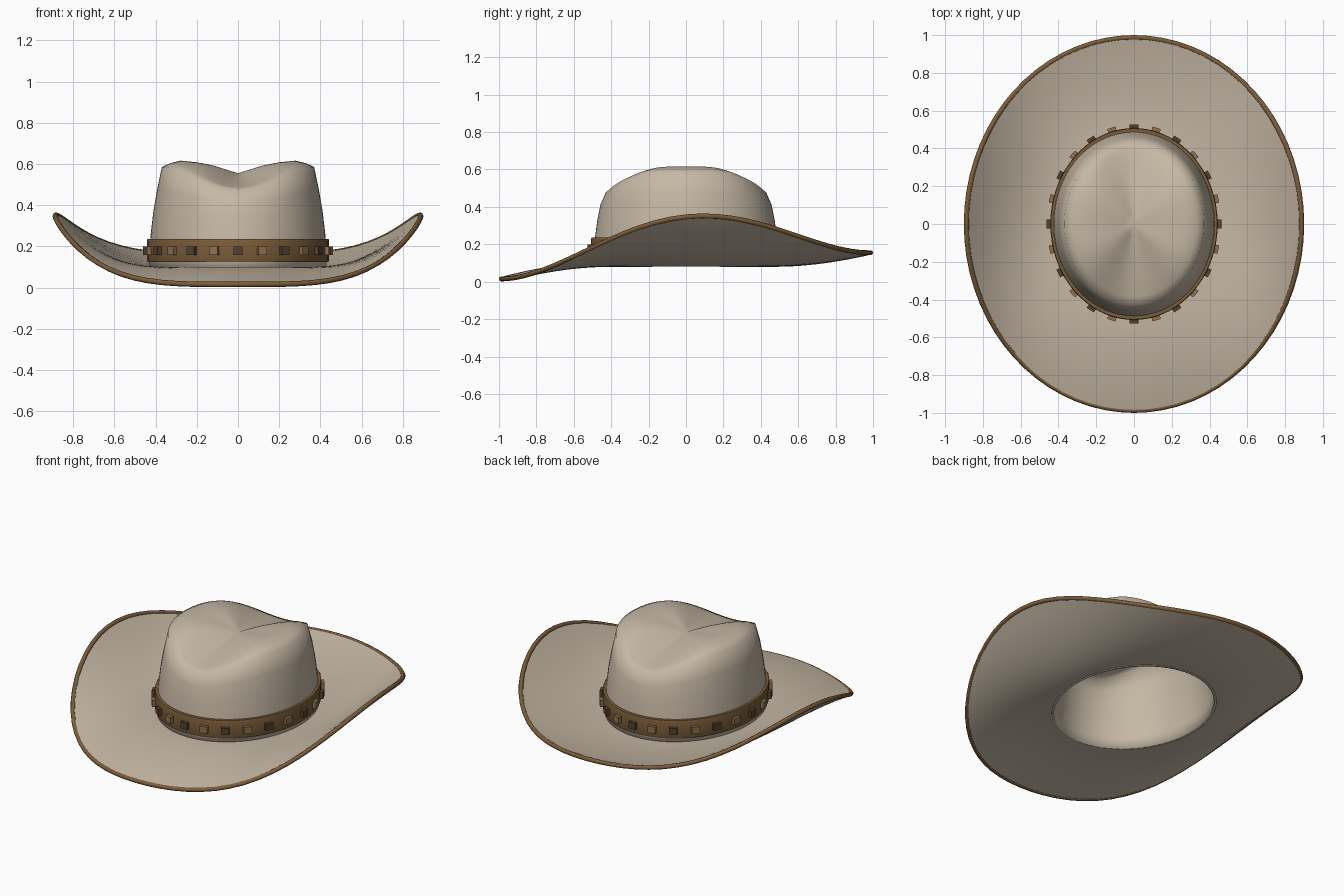
import bpy, bmesh, math

if "Cube" in bpy.data.objects:
    bpy.data.objects.remove(bpy.data.objects["Cube"])

SEG = 72


def material(name, rgb):
    mat = bpy.data.materials.new(name)
    mat.use_nodes = True
    color = (*rgb, 1)
    mat.diffuse_color = color
    shader = next(n for n in mat.node_tree.nodes if n.type == "BSDF_PRINCIPLED")
    shader.inputs["Base Color"].default_value = color
    shader.inputs["Roughness"].default_value = 0.8
    return mat


felt = material("tan felt", (0.56, 0.48, 0.375))
leather = material("brown leather", (0.20, 0.11, 0.042))
light_stud = material("light brown", (0.27, 0.17, 0.08))
dark_stud = material("dark brown", (0.085, 0.055, 0.028))


def finish(bm, name, mat, angle=None):
    bmesh.ops.recalc_face_normals(bm, faces=bm.faces)
    mesh = bpy.data.meshes.new(name)
    bm.to_mesh(mesh)
    bm.free()
    mesh.materials.append(mat)
    obj = bpy.data.objects.new(name, mesh)
    bpy.context.collection.objects.link(obj)
    if angle:
        bpy.ops.object.select_all(action="DESELECT")
        obj.select_set(True)
        bpy.context.view_layer.objects.active = obj
        bpy.ops.object.shade_smooth_by_angle(angle=math.radians(angle))
    return obj


def loft(name, rings, mat, closed=True, pole=None, angle=40):
    """Join rings, each a function of (cos, sin) that returns a point."""
    bm = bmesh.new()
    turns = [2 * math.pi * i / SEG for i in range(SEG)]
    rows = [[bm.verts.new(ring(math.cos(a), math.sin(a))) for a in turns] for ring in rings]
    pairs = list(zip(rows, rows[1:]))
    if closed:
        pairs.append((rows[-1], rows[0]))
    for low, high in pairs:
        for i in range(SEG):
            j = (i + 1) % SEG
            bm.faces.new((low[i], low[j], high[j], high[i]))
    if pole:
        tip = bm.verts.new(pole)
        for i in range(SEG):
            bm.faces.new((rows[-1][i], rows[-1][(i + 1) % SEG], tip))
    return finish(bm, name, mat, angle)


# Brim: low in front, curled up at both sides
def rim_height(s):
    k = 1 - s * s
    return 0.085 + 0.07 * s + 0.262 * k * k + 0.03 * s * k


def brim_ring(t, offset):
    def point(c, s):
        z = 0.09 + (rim_height(s) - 0.09) * t ** 1.8
        return ((0.42 + 0.47 * t) * c, (0.49 + 0.5 * t) * s, z + offset)
    return point


steps = [i / 12 for i in range(13)]
loft("brim", [brim_ring(t, 0.01) for t in steps]
     + [brim_ring(t, -0.01) for t in reversed(steps)], felt)


# Leather binding along the brim edge
def binding_ring(a):
    def point(c, s):
        r = 0.013 * math.cos(a)
        return ((0.888 + r) * c, (0.987 + r) * s, rim_height(s) + 0.013 * math.sin(a))
    return point


loft("brim_binding", [binding_ring(math.pi * i / 4) for i in range(8)], leather, angle=60)


# Crown: the top is creased from front to back, with a raised lobe on each side
def crown_ring(rx, ry, side_z, end_z):
    def point(c, s):
        return (rx * c, ry * s, side_z + (end_z - side_z) * s ** 4)
    return point


crown_profile = [
    (0.430, 0.500, 0.08, 0.08), (0.430, 0.497, 0.16, 0.15),
    (0.424, 0.486, 0.26, 0.24), (0.411, 0.474, 0.37, 0.33),
    (0.394, 0.458, 0.47, 0.41), (0.370, 0.430, 0.585, 0.475),
    (0.330, 0.385, 0.604, 0.487), (0.280, 0.325, 0.616, 0.50),
    (0.210, 0.240, 0.609, 0.518), (0.130, 0.150, 0.594, 0.535),
    (0.050, 0.060, 0.570, 0.549)]
crown = loft("crown", [crown_ring(*p) for p in crown_profile], felt,
             closed=False, pole=(0, 0, 0.555), angle=60)
shell = crown.modifiers.new("felt thickness", "SOLIDIFY")
shell.thickness = 0.014
shell.offset = -1


# Hat band
def band_ring(grow, z):
    return lambda c, s: ((0.42 + grow) * c, (0.485 + grow) * s, z)


loft("hat_band", [band_ring(0, 0.125), band_ring(0.020, 0.125), band_ring(0.023, 0.135),
                  band_ring(0.023, 0.225), band_ring(0.020, 0.235), band_ring(0, 0.235)],
     leather)

# Studs around the band
STUDS = 24
for i in range(STUDS):
    a = 2 * math.pi * i / STUDS
    bm = bmesh.new()
    bmesh.ops.create_cube(bm, size=1)
    bmesh.ops.scale(bm, vec=(0.032, 0.045, 0.04), verts=bm.verts)
    stud = finish(bm, f"band_stud_{i + 1}", dark_stud if i % 2 == 0 else light_stud)
    stud.location = (0.446 * math.cos(a), 0.511 * math.sin(a), 0.178)
    stud.rotation_euler.z = math.atan2(math.sin(a) / 0.511, math.cos(a) / 0.446)
